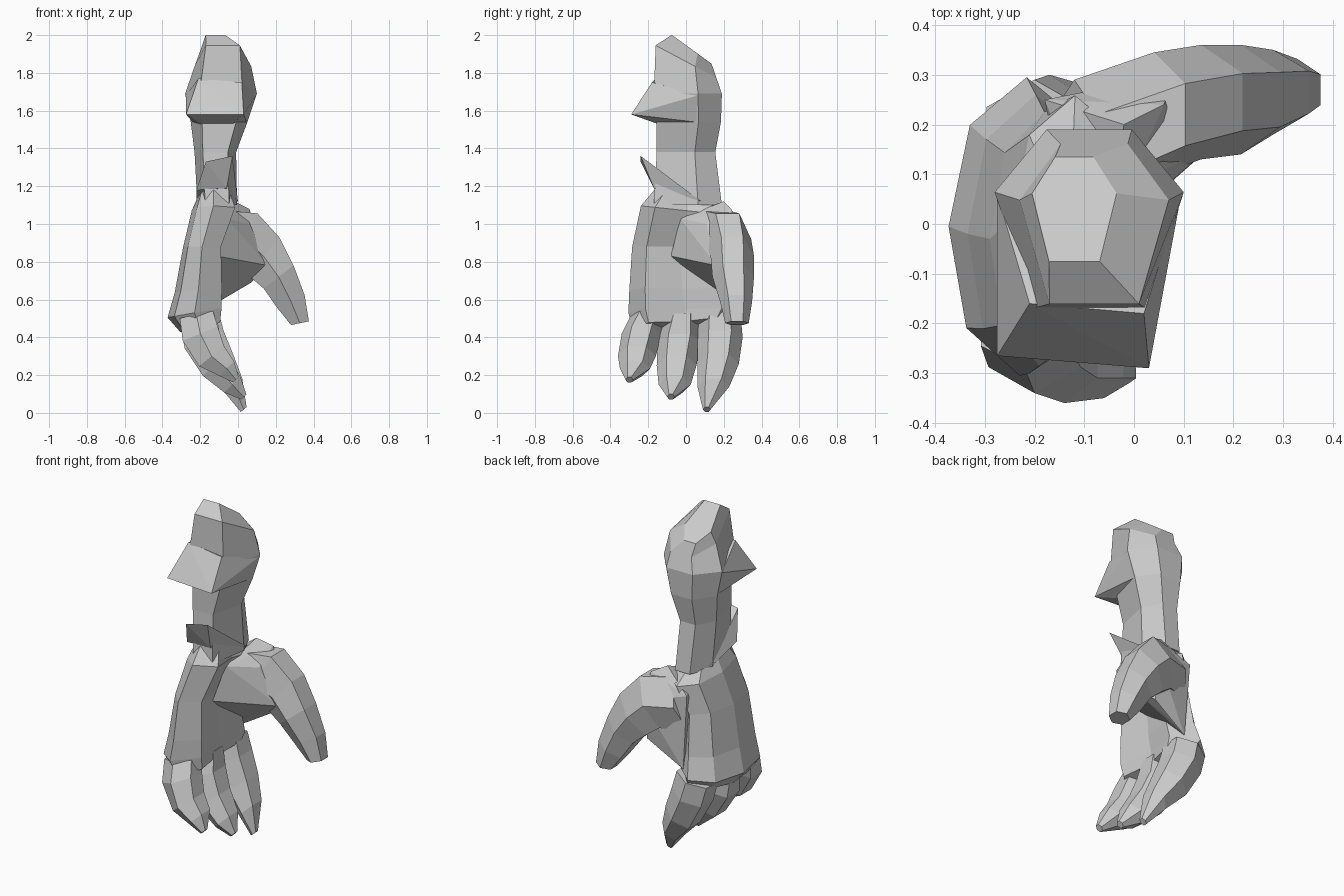
import bpy, bmesh
from math import sin, cos, radians
from mathutils import Vector

# cross-sections as (width, depth) fractions
HEX = [(1, 0), (.5, 1), (-.5, 1), (-1, 0), (-.5, -1), (.5, -1)]
ARM = [(1, .45), (1, -.45), (.3, -1), (-1, -.6), (-1, .6), (.3, 1)]
PALM = [(1, .1), (.65, 1), (0, .75), (-.7, 1), (-1, 0), (-.68, -.75), (0, -1), (.68, -.7)]


def finish(name, bm):
    bmesh.ops.recalc_face_normals(bm, faces=bm.faces)
    mesh = bpy.data.meshes.new(name)
    bm.to_mesh(mesh)
    bm.free()
    ob = bpy.data.objects.new(name, mesh)
    bpy.context.collection.objects.link(ob)
    return ob


def loft(name, section, rings):
    """Ring: x, y, z, half width (y), half depth (x), turn about y, tilt of width."""
    bm = bmesh.new()
    loops = []
    for x, y, z, w, d, turn, tilt in rings:
        wide = Vector((0, cos(radians(tilt)), sin(radians(tilt)))) * w
        deep = Vector((cos(radians(turn)), 0, sin(radians(turn)))) * d
        loops.append([bm.verts.new(Vector((x, y, z)) + wide * a + deep * b)
                      for a, b in section])
    n = len(section)
    for lo, hi in zip(loops, loops[1:]):
        for i in range(n):
            j = (i + 1) % n
            bm.faces.new((lo[i], lo[j], hi[j], hi[i]))
    bm.faces.new(loops[0])
    bm.faces.new(loops[-1])
    return finish(name, bm)


def hull(name, points):
    bm = bmesh.new()
    for p in points:
        bm.verts.new(p)
    bmesh.ops.convex_hull(bm, input=bm.verts)
    loose = [v for v in bm.verts if not v.link_faces]
    bmesh.ops.delete(bm, geom=loose, context='VERTS')
    return finish(name, bm)


# forearm with sloping end
loft("forearm", ARM, [
    (-.12, .03, 1.925, .13, .085, 0, -36),
    (-.08, 0, 1.86, .182, .15, 0, -28),
    (-.09, .01, 1.69, .18, .19, 0, 0),
    (-.1, .015, 1.54, .17, .15, 0, 0),
    (-.12, .0, 1.38, .155, .11, 0, 0),
    (-.11, .01, 1.10, .18, .105, 0, 0)])

# pointed sleeve flap on the front of the forearm
hull("sleeve_flap", [
    (-.275, -.265, 1.58), (.03, -.29, 1.58), (-.21, -.16, 1.77), (.02, -.18, 1.75),
    (-.275, .06, 1.68), (.095, .06, 1.68), (-.24, .05, 1.54), (.045, .05, 1.54),
    (-.2, -.15, 1.53), (-.03, -.15, 1.53)])

# pointed glove cuff
hull("glove_cuff", [
    (-.17, -.24, 1.33), (-.03, -.24, 1.36), (-.22, -.16, 1.18),
    (-.06, -.17, 1.19), (0, .08, 1.12), (-.22, .08, 1.12)])

# palm, hollow on the gripping side
loft("palm", PALM, [
    (-.13, .01, 1.14, .18, .085, 0, -14),
    (-.13, .01, 1.07, .25, .115, 0, -6),
    (-.19, -.03, .88, .255, .1, 0, 0),
    (-.21, -.02, .65, .28, .125, 5, 0),
    (-.23, -.005, .53, .3, .145, 10, 0),
    (-.2, -.01, .46, .27, .11, 17, 4)])

# three curled fingers
loft("index_finger", HEX, [
    (-.2, .18, .51, .11, .1, 15, 0),
    (-.17, .18, .40, .12, .1, 20, 0),
    (-.1, .17, .26, .11, .09, 35, 0),
    (-.02, .145, .14, .085, .06, 45, 0),
    (.03, .11, .018, .02, .02, 40, 0)])
loft("middle_finger", HEX, [
    (-.21, -.02, .5, .09, .1, 15, 0),
    (-.19, -.035, .38, .115, .1, 22, 0),
    (-.12, -.05, .25, .105, .085, 38, 0),
    (-.03, -.06, .15, .085, .06, 45, 0),
    (.03, -.08, .085, .02, .02, 45, 0)])
loft("little_finger", HEX, [
    (-.22, -.2, .52, .09, .09, 12, 0),
    (-.2, -.235, .42, .105, .1, 22, 0),
    (-.14, -.26, .30, .1, .085, 38, 0),
    (-.06, -.27, .235, .08, .055, 45, 0),
    (-.01, -.3, .175, .02, .02, 45, 0)])

# fleshy base and web joining thumb to palm
hull("thumb_base", [
    (-.11, -.08, .83), (.16, .16, .78), (.07, .26, .69), (-.05, .24, .62),
    (-.15, .24, .56), (-.18, .25, 1.0), (-.02, .2, 1.12), (.06, .24, 1.08),
    (.08, .3, .93), (-.06, -.03, 1.03), (.06, .11, 1.0)])

# thumb
loft("thumb", HEX, [
    (-.12, .15, .93, .14, .15, 72, 0),
    (.04, .22, .92, .125, .15, 65, 0),
    (.135, .245, .83, .115, .13, 50, 0),
    (.215, .25, .72, .11, .1, 38, 0),
    (.28, .265, .59, .085, .08, 25, 0),
    (.328, .27, .475, .062, .048, 12, 0)])
